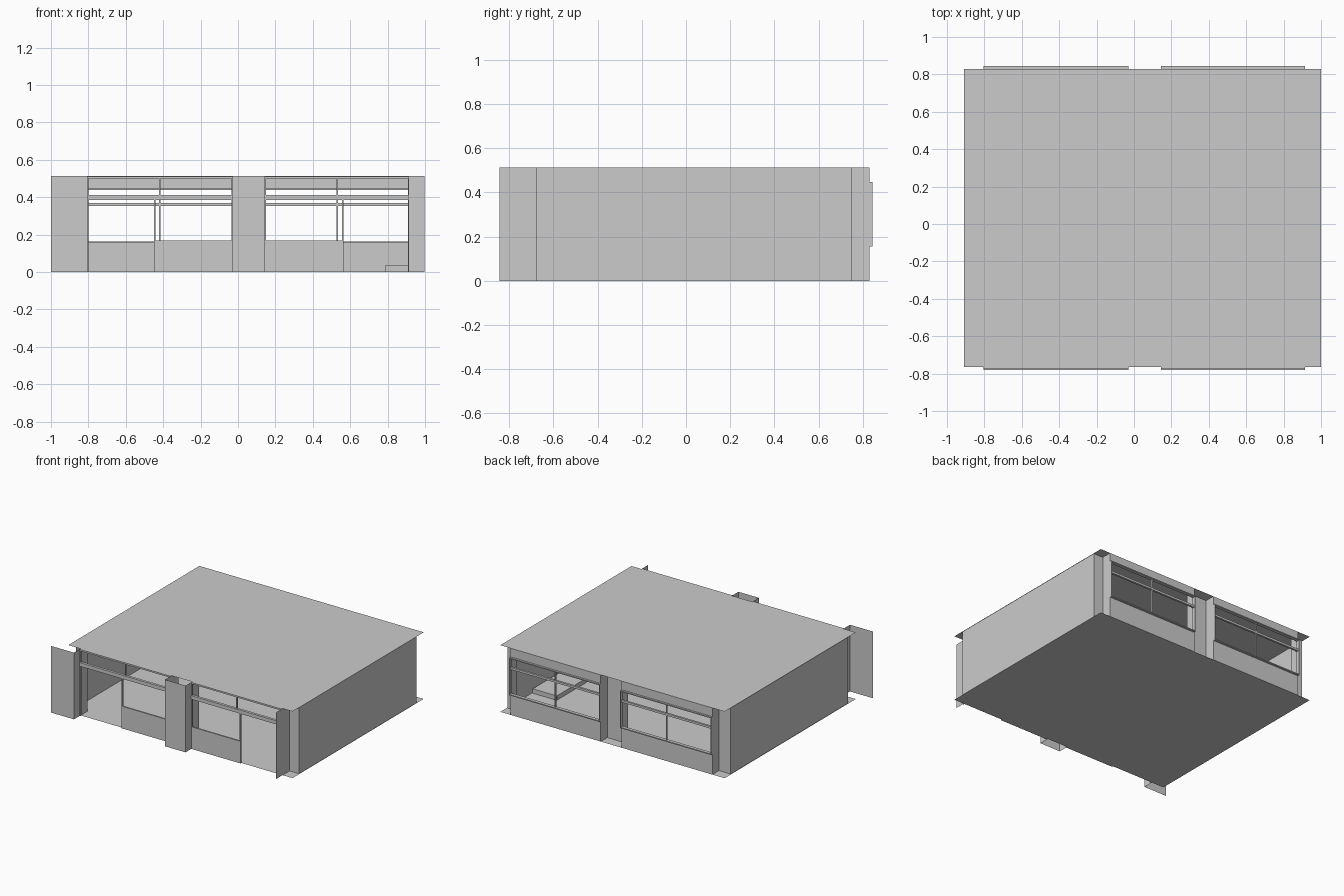
import bpy

if "Cube" in bpy.data.objects:
    bpy.data.objects.remove(bpy.data.objects["Cube"])

H = 0.513  # wall height


def mesh(name, verts, faces):
    me = bpy.data.meshes.new(name)
    me.from_pydata(verts, [], faces)
    ob = bpy.data.objects.new(name, me)
    bpy.context.collection.objects.link(ob)
    return ob


def box(name, x0, x1, y0, y1, z0, z1):
    v = [(x, y, z) for x in (x0, x1) for y in (y0, y1) for z in (z0, z1)]
    f = [(0, 1, 3, 2), (4, 6, 7, 5), (0, 4, 5, 1), (2, 3, 7, 6), (0, 2, 6, 4), (1, 5, 7, 3)]
    return mesh(name, v, f)


def sheet(name, pts, z0=0.0, z1=H):
    """Thin upright wall following a plan polyline."""
    n = len(pts)
    v = [(x, y, z) for z in (z0, z1) for x, y in pts]
    return mesh(name, v, [(i, i + 1, n + i + 1, n + i) for i in range(n - 1)])


# floor and roof slabs
for name, z in (("floor", 0.0), ("roof", H)):
    mesh(name, [(-0.91, -0.765, z), (1, -0.765, z), (1, 0.83, z), (-0.91, 0.83, z)], [(0, 1, 2, 3)])

# right wall wraps round to the front and back reveals of the bays
sheet("right_wall", [(0.915, -0.845), (0.915, -0.68), (0.997, -0.68),
                     (0.997, 0.75), (0.915, 0.75), (0.915, 0.83)])
# left wall with back reveal
sheet("left_wall", [(-0.905, -0.68), (-0.905, 0.75), (-0.805, 0.75), (-0.805, 0.83)])

# front piers project, back pier is recessed
sheet("front_left_pier", [(-1, -0.845), (-0.805, -0.845), (-0.805, -0.68)])
sheet("front_middle_pier", [(-0.03, -0.68), (-0.03, -0.845), (0.145, -0.845), (0.145, -0.68)])
sheet("back_middle_pier", [(-0.03, 0.83), (-0.03, 0.75), (0.145, 0.75), (0.145, 0.83)])

# two bays: outer ends, with the door at the outer side of each front bay
for side, x0, x1, p0, p1 in (("left", -0.805, -0.03, -0.45, -0.03),
                             ("right", 0.145, 0.915, 0.145, 0.565)):
    mid = (x0 + x1) / 2

    # shop front: panel under the window, door post, rail, transom mullion
    box(side + "_front_panel", p0, p1, -0.775, -0.763, 0, 0.17)
    post = p0 if side == "left" else p1 - 0.008
    box(side + "_door_post", post, post + 0.008, -0.775, -0.763, 0, 0.39)
    box(side + "_front_rail", x0, x1, -0.78, -0.76, 0.385, 0.413)
    box(side + "_front_mullion", mid - 0.004, mid + 0.004, -0.775, -0.763, 0.41, 0.5)
    box(side + "_front_head", x0, x1, -0.775, -0.763, 0.5, H - 0.001)
    for jx in (x0, x1 - 0.006):
        box(side + "_front_jamb", jx, jx + 0.006, -0.775, -0.763, 0, 0.5)

    # back window: solid bands above and below, projecting frame, bars
    sheet(side + "_back_panel", [(x0, 0.83), (x1, 0.83)], 0, 0.16)
    sheet(side + "_back_header", [(x0, 0.83), (x1, 0.83)], 0.445, H)
    box(side + "_back_sill", x0, x1, 0.82, 0.845, 0.156, 0.164)
    box(side + "_back_frame_top", x0, x1, 0.82, 0.845, 0.438, 0.446)
    for jx in (x0, x1 - 0.006):
        box(side + "_back_jamb", jx, jx + 0.006, 0.82, 0.845, 0.164, 0.438)
    box(side + "_back_rail", x0, x1, 0.822, 0.838, 0.354, 0.37)
    box(side + "_back_mullion", mid - 0.004, mid + 0.004, 0.824, 0.836, 0.164, 0.438)

# low plinth on the floor inside
box("inside_plinth", 0.785, 0.99, 0.0, 0.45, 0.001, 0.035)
